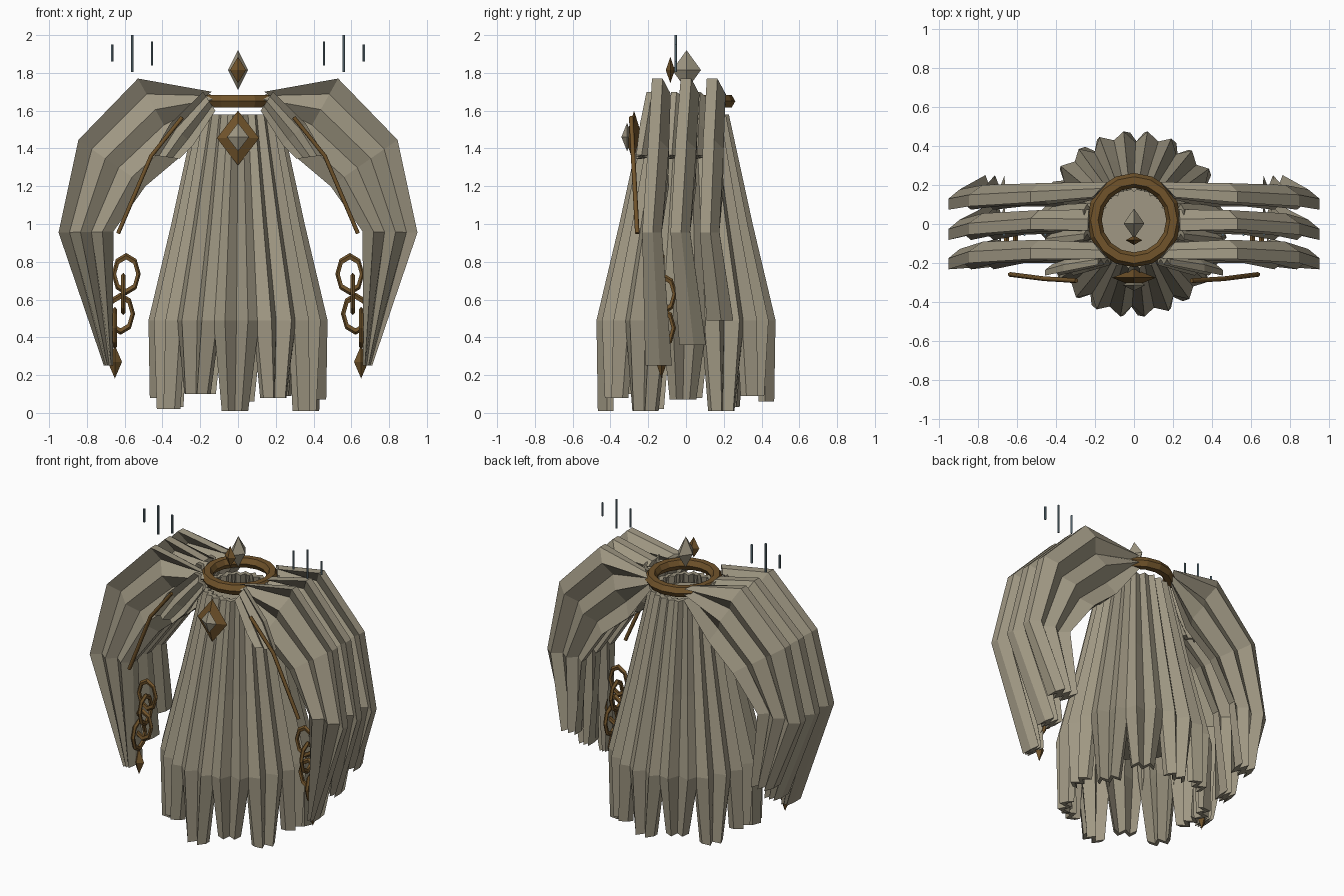
import bpy, bmesh, math
from mathutils import Vector

if "Cube" in bpy.data.objects:
    bpy.data.objects.remove(bpy.data.objects["Cube"])

def material(name, rgb):
    m = bpy.data.materials.new(name)
    m.diffuse_color = (*rgb, 1)
    m.use_nodes = True
    m.node_tree.nodes["Principled BSDF"].inputs["Base Color"].default_value = m.diffuse_color
    return m

CLOTH = material("grey_beige_cloth", (0.35, 0.313, 0.228))
BRONZE = material("dark_bronze", (0.165, 0.088, 0.024))
STEEL = material("blue_grey", (0.14, 0.21, 0.25))

def make(name, verts, faces, mat):
    me = bpy.data.meshes.new(name)
    me.from_pydata([tuple(v) for v in verts], [], faces)
    bm = bmesh.new()
    bm.from_mesh(me)
    bmesh.ops.recalc_face_normals(bm, faces=bm.faces)
    bm.to_mesh(me)
    bm.free()
    me.materials.append(mat)
    ob = bpy.data.objects.new(name, me)
    bpy.context.collection.objects.link(ob)
    return ob

def loft(name, rings, mat):
    """Skin equal closed rings, whose first half faces its second half."""
    n = len(rings[0])
    verts = [v for r in rings for v in r]
    faces = []
    for k in range(len(rings) - 1):
        a, b = k * n, (k + 1) * n
        faces += [(a + i, a + (i + 1) % n, b + (i + 1) % n, b + i) for i in range(n)]
    for base in (0, (len(rings) - 1) * n):
        faces += [(base + i, base + i + 1, base + n - 2 - i, base + n - 1 - i)
                  for i in range(n // 2 - 1)]
    return make(name, verts, faces, mat)

def pleat_ring(a, b, depth, zig, thick, n):
    """Zigzag band running from a to b, folded along the depth direction."""
    mids = [a.lerp(b, i / (n - 1)) + depth * (zig if i % 2 else -zig) for i in range(n)]
    return ([m - depth * thick / 2 for m in mids]
            + [m + depth * thick / 2 for m in reversed(mids)])

def gem(name, c, h, mat):
    x, y, z = h
    v = [(x, 0, 0), (0, y, 0), (-x, 0, 0), (0, -y, 0), (0, 0, z), (0, 0, -z)]
    f = [(i, (i + 1) % 4, 4) for i in range(4)] + [((i + 1) % 4, i, 5) for i in range(4)]
    ob = make(name, v, f, mat)
    ob.location = c
    return ob

def torus(name, loc, rot, scale, major, minor, seg, sides, mat):
    bpy.ops.mesh.primitive_torus_add(location=loc, rotation=rot, major_radius=major,
                                     minor_radius=minor, major_segments=seg, minor_segments=sides)
    ob = bpy.context.object
    ob.name, ob.scale = name, scale
    ob.data.materials.append(mat)
    return ob

def cylinder(name, loc, r1, r2, depth, sides, mat):
    bpy.ops.mesh.primitive_cone_add(vertices=sides, radius1=r1, radius2=r2,
                                    depth=depth, location=loc)
    ob = bpy.context.object
    ob.name = name
    ob.data.materials.append(mat)
    return ob

# Robe: twelve pleated panels with a ragged hem
hems = [.01, .08, .01, .07, .01, .09, .06, .10, .03, .08, .02, .10]
for k, hem in enumerate(hems):
    ang = math.radians(-90 + 30 * k)
    out = Vector((math.cos(ang), math.sin(ang), 0))
    side = Vector((-out.y, out.x, 0))
    rings = []
    for z, r, half, zig, shift in ((1.58, .195, .055, .014, 0), (1.0, .315, .09, .02, -.004),
                                   (.49, .428, .122, .028, -.008), (hem, .425, .07, .024, -.016)):
        c = out * r + side * shift + Vector((0, 0, z))
        rings.append(pleat_ring(c - side * half, c + side * half, out, zig, .036, 5))
    loft("robe_panel", rings, CLOTH)

# Inner body under the panels
cylinder("inner_body", (0, 0, 1.05), .35, .18, .95, 16, CLOTH)

# Sleeves: three arching pleated strands on each side, fanned around the collar
# each: collar direction in degrees, y at the next stations, outer x and z of the tip
strands = [(-42, (-.14, -.145, -.18, -.145), .71, .25),
           (0, (.012, 0, -.03, .035), .745, .36),
           (42, (.15, .145, .125, .18), .785, .49)]
for s in (-1, 1):
    for deg, ys, tip_x, tip_z in strands:
        ang = math.radians(deg)
        out = Vector((s * math.cos(ang), math.sin(ang), 0))
        tangent = Vector((-out.y * s, out.x * s, 0))
        start = Vector((0, .02, 0)) + out * .235
        rings = [pleat_ring(start + Vector((0, 0, 1.70)), start + Vector((0, 0, 1.60)) - out * .02,
                            tangent, .024, .06, 6)]
        edges = [((.53, 1.77), (.30, 1.36)), ((.845, 1.445), (.49, 1.20)),
                 ((.95, .955), (.66, .96)), ((tip_x, tip_z), (.662, tip_z))]
        for (o, i), y, size, lean in zip(edges, ys, (1, 1.05, 1, 1.35), (.012, 0, 0, 0)):
            a = Vector((s * o[0], y + lean, o[1]))
            b = Vector((s * i[0], y - lean, i[1]))
            rings.append(pleat_ring(a, b, Vector((0, 1, 0)), .024 * size, .056 * size, 6))
        loft("sleeve_strand", rings, CLOTH)

    # Short folded shoulder flaps below the collar
    for x0, y0, y1 in ((.155, -.18, -.235), (.225, -.05, -.075), (.225, .075, .06)):
        rings = []
        for o, i, y, size in (((x0 + .03, 1.70), (x0 - .035, 1.60), y0, .8),
                              ((.36, 1.53), (.235, 1.42), (y0 + y1) / 2, 1),
                              ((.455, 1.365), (.31, 1.345), y1, .8)):
            a = Vector((s * o[0], y, o[1]))
            b = Vector((s * i[0], y, i[1]))
            rings.append(pleat_ring(a, b, Vector((0, 1, 0)), .018 * size, .036 * size, 5))
        loft("shoulder_flap", rings, CLOTH)

# Collar
torus("collar", (0, .02, 1.65), (0, 0, 0), (1, 1, 1), .203, .038, 16, 6, BRONZE)

# Chest brooch and floating gems
gem("brooch_setting", (0, -.275, 1.455), (.112, .045, .145), BRONZE)
gem("brooch_stone", (0, -.312, 1.46), (.058, .03, .075), CLOTH)
gem("floating_stone", (0, .003, 1.815), (.053, .076, .105), CLOTH)
gem("floating_shard", (0, -.083, 1.815), (.042, .024, .07), BRONZE)

for s in (-1, 1):
    # Cord draped over the shoulder front
    cu = bpy.data.curves.new("shoulder_cord", 'CURVE')
    cu.dimensions = '3D'
    cu.bevel_depth, cu.bevel_resolution, cu.use_fill_caps = .012, 1, True
    pts = [(.295, -.29, 1.565), (.46, -.28, 1.36), (.635, -.258, .95)]
    sp = cu.splines.new('POLY')
    sp.points.add(len(pts) - 1)
    for p, (x, y, z) in zip(sp.points, pts):
        p.co = (s * x, y, z, 1)
    cu.materials.append(BRONZE)
    bpy.context.collection.objects.link(bpy.data.objects.new("shoulder_cord", cu))

    # Hanging chain with a drop at its end
    q = math.pi / 2
    for x, y, z, turn in ((.592, -.125, .735, 0), (.607, -.125, .63, q),
                          (.622, -.13, .525, 0), (.652, -.13, .45, q)):
        torus("chain_link", (s * x, y, z), (q, 0, turn), (1, 1.45, 1),
              .064, .013, 8, 5, BRONZE)
    gem("chain_drop", (s * .652, -.13, .27), (.038, .03, .088), BRONZE)

    # Thin floating rods above the shoulders
    for x, z0, z1 in ((.455, 1.84, 1.965), (.56, 1.805, 2.0), (.665, 1.86, 1.95)):
        cylinder("floating_rod", (s * x, -.055, (z0 + z1) / 2), .007, .007, z1 - z0, 6, STEEL)
